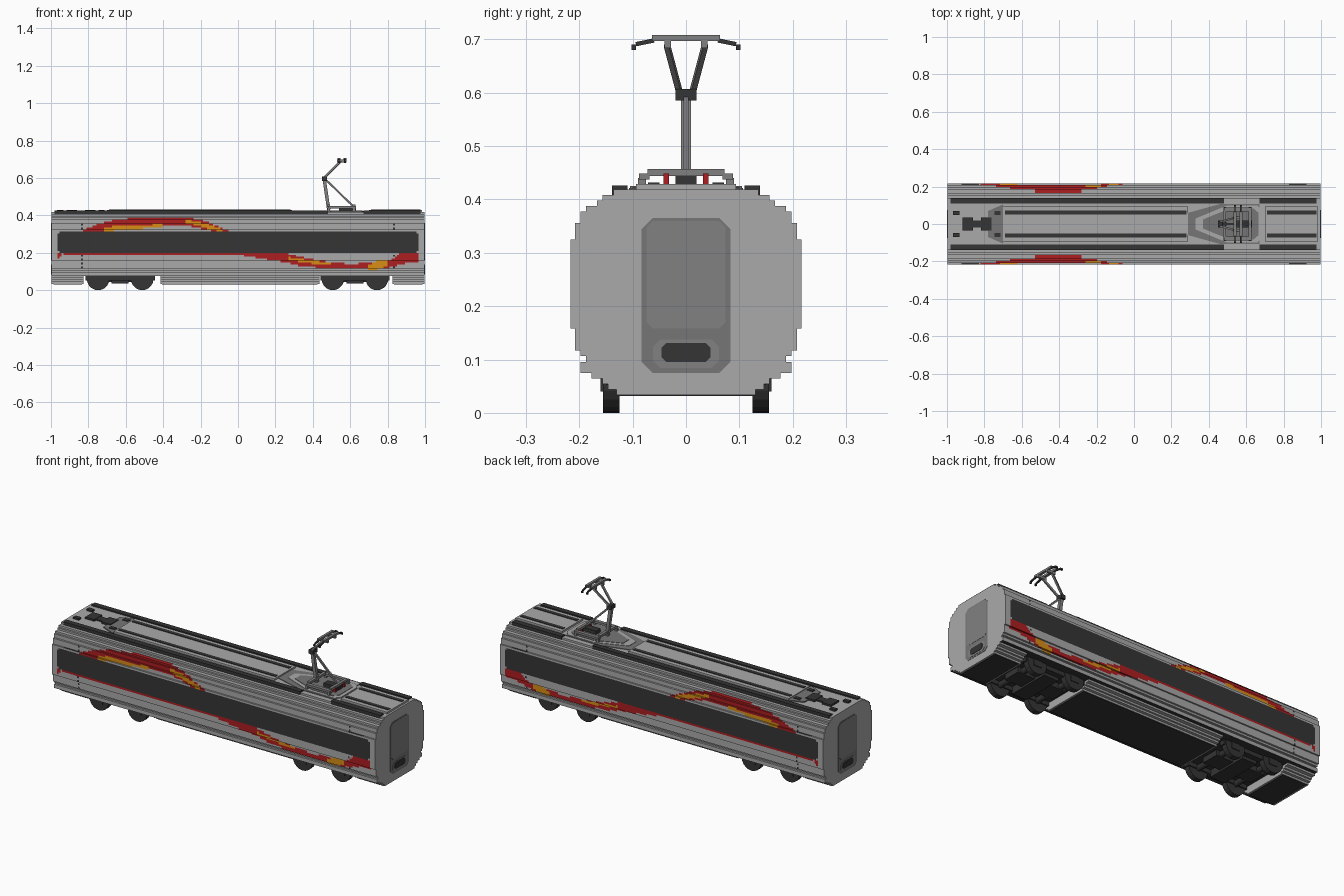
import bpy, bmesh, math
from mathutils import Vector

if "Cube" in bpy.data.objects:
    bpy.data.objects.remove(bpy.data.objects["Cube"], do_unlink=True)

V = 1 / 96          # block size
END = 0.996         # half length of the shell


def lvl(k):
    return (k + 0.2) * V


def material(name, rgb):
    m = bpy.data.materials.new(name)
    m.use_nodes = True
    m.diffuse_color = (*rgb, 1)
    m.node_tree.nodes["Principled BSDF"].inputs["Base Color"].default_value = (*rgb, 1)
    return m


LIGHT = material("light grey", (0.40, 0.40, 0.40))
MID = material("mid grey", (0.18, 0.18, 0.185))
STEEL = material("steel grey", (0.22, 0.22, 0.22))
DARK = material("charcoal", (0.035, 0.035, 0.035))
RED = material("red", (0.42, 0.013, 0.015))
ORANGE = material("orange", (0.68, 0.27, 0.008))


def finish(name, bm, mats):
    bmesh.ops.recalc_face_normals(bm, faces=bm.faces)
    me = bpy.data.meshes.new(name)
    bm.to_mesh(me)
    bm.free()
    for m in mats:
        me.materials.append(m)
    ob = bpy.data.objects.new(name, me)
    bpy.context.collection.objects.link(ob)
    return ob


def box(name, x, y, z, mat):
    """Block from (min, max) ranges."""
    bm = bmesh.new()
    bmesh.ops.create_cube(bm, size=1)
    for v in bm.verts:
        v.co = [r[0] if c < 0 else r[1] for c, r in zip(v.co, (x, y, z))]
    return finish(name, bm, [mat])


def pair(name, x, y, z, mat):
    """Block and its mirror across the centre line."""
    box(name + "_right", x, (-y[1], -y[0]), z, mat)
    box(name + "_left", x, y, z, mat)


def rod(name, a, b, w, mat):
    """Square bar between two points."""
    a, b = Vector(a), Vector(b)
    bm = bmesh.new()
    bmesh.ops.create_cube(bm, size=1)
    q = (b - a).to_track_quat('Z', 'Y')
    for v in bm.verts:
        v.co = (a + b) / 2 + q @ Vector((v.co.x * w, v.co.y * w, v.co.z * (b - a).length))
    return finish(name, bm, [mat])


def prism(name, pts, place, lo, hi, mat):
    """Flat polygon given thickness; place maps (u, v, height) to a point."""
    bm = bmesh.new()
    n = len(pts)
    rings = [[bm.verts.new(place(u, v, h)) for u, v in pts] for h in (lo, hi)]
    bm.faces.new(rings[0])
    bm.faces.new(rings[1])
    for i in range(n):
        j = (i + 1) % n
        bm.faces.new((rings[0][i], rings[0][j], rings[1][j], rings[1][i]))
    return finish(name, bm, [mat])


# Livery ribbons as (x, low, high) control points
REDS = [
    [(-.83, .30, .32), (-.75, .31, .352), (-.66, .335, .377), (-.5, .345, .39),
     (-.3, .35, .39), (-.2, .33, .378), (-.1, .31, .338), (-.04, .30, .316)],
    [(-.93, .19, .2), (0, .19, .2), (.1, .172, .2), (.25, .15, .2), (.33, .13, .18),
     (.43, .12, .157), (.6, .112, .14), (.75, .112, .15), (.83, .125, .165),
     (.87, .14, .2), (.965, .15, .2)],
    [(-.97, .165, .2), (-.94, .18, .2)]]
ORANGES = [
    [(-.72, .314, .335), (-.62, .325, .348), (-.4, .335, .352)],
    [(-.28, .362, .378), (-.18, .335, .358), (-.08, .31, .325)],
    [(.27, .16, .175), (.4, .142, .157), (.5, .132, .147)],
    [(.7, .105, .135), (.74, .11, .155), (.8, .13, .155)]]


def inside(path, x, z):
    for (x0, l0, h0), (x1, l1, h1) in zip(path, path[1:]):
        if x0 <= x <= x1:
            t = (x - x0) / (x1 - x0)
            return l0 + t * (l1 - l0) <= z <= h0 + t * (h1 - h0)
    return False


def paint(x, z, col):
    """Material slot: 0 light, 1 charcoal, 2 red, 3 orange."""
    if z < lvl(7) + .001:
        return 1
    if lvl(19) < z < lvl(30):
        corner = abs(z - .257) > .047
        return 1 if abs(x) < (.955 if corner else .968) else 0
    if any(inside(p, x, z) for p in ORANGES):
        return 3
    if any(inside(p, x, z) for p in REDS):
        return 2
    # door outlines
    if abs(abs(x) - .84) < V / 2 and .12 < z < .355 and int(z / V) % 2:
        return 1
    if .84 < abs(x) < .92 and abs(z - lvl(31)) < .001:
        return 1
    return 0


# Body shell: stepped cross-section, one row per block, painted by position
ROWS = [(7, 9, 19), (9, 10, 18), (10, 11, 19), (11, 15, 20), (15, 31, 20.8), (31, 34, 20),
        (34, 36, 19), (36, 37, 18), (37, 38, 16), (38, 39, 15), (39, 40, 13)]
half = []
for k0, k1, w in ROWS:
    half += [(w * V, lvl(k)) for k in range(k0, k1 + 1)]
section = half + [(-y, z) for y, z in reversed(half)]
bm = bmesh.new()
N = 192
cols = [[bm.verts.new((-END + 2 * END * i / N, y, z)) for y, z in section] for i in range(N + 1)]
for i in range(N):
    for j in range(len(section)):
        k = (j + 1) % len(section)
        f = bm.faces.new((cols[i][j], cols[i][k], cols[i + 1][k], cols[i + 1][j]))
        c = f.calc_center_median()
        f.material_index = paint(c.x, c.z, i)
bm.faces.new(cols[0])
bm.faces.new(cols[-1])
finish("body_shell", bm, [LIGHT, DARK, RED, ORANGE])

# Lower skirt sections between the bogies, with a dark floor
for name, x0, x1 in (("rear", -END, -.825), ("middle", -.415, .435), ("front", .825, END)):
    for k, w in ((6, 17), (5, 15), (4, 14), (3, 12.5)):
        box(f"{name}_skirt_{k}", (x0, x1), (-w * V, w * V), (lvl(k), lvl(k + 1)), LIGHT)
    box(name + "_floor", (x0 + .01, x1 - .01), (-.128, .128), (lvl(3) - .002, lvl(3)), DARK)

# Roof: raised centre, cable strips
for name, x0, x1 in (("long", -.70, .29), ("short", .70, .985)):
    box(name + "_roof_panel", (x0, x1), (-9 * V, 9 * V), (lvl(40), lvl(41)), LIGHT)
    pair(name + "_inner_strip", (x0 + .01, x1 - .01), (.05, .071), (lvl(41), lvl(41) + .003), DARK)
for name, x0, x1 in (("long", -.98, .48), ("short", .67, .975)):
    pair(name + "_outer_strip", (x0, x1), (.110, .139), (lvl(39), .426), DARK)

# Roof equipment at the rear end
T = lvl(40)


def flat(u, v, h):
    return (u, v, h)


prism("rear_roof_ramp", [(-.78, -.07), (-.70, -.105), (-.70, .105), (-.78, .07)], flat, T, T + .006, MID)
for i, x in enumerate((-.89, -.79)):
    box(f"roof_vent_{i}", (x - .028, x + .028), (-.035, .035), (T, T + .010), DARK)
box("vent_bridge", (-.87, -.81), (-.02, .02), (T, T + .008), DARK)
for x in (-.95, -.73):
    pair("roof_bracket", (x - .017, x + .017), (.048, .070), (T, T + .010), DARK)

# Current collector well
for name, pts, h, mat in (
        ("well_base", [(.29, .06), (.46, .107), (.67, .107)], .003, MID),
        ("well_rim", [(.33, .03), (.50, .100), (.66, .100), (.685, .07)], .005, LIGHT),
        ("well_floor", [(.37, .025), (.51, .082), (.64, .082), (.665, .06)], .007, MID)):
    ring = pts + [(x, -y) for x, y in reversed(pts)]
    prism(name, ring, flat, T, T + h, mat)

# Collector base frame on insulators
pair("base_rail", (.48, .63), (.068, .088), (.437, .449), STEEL)
for x in (.485, .62):
    box("base_crossbar", (x - .008, x + .008), (-.072, .072), (.444, .457), STEEL)
    pair("base_foot", (x - .007, x + .007), (.075, .090), (T, .440), STEEL)
pair("insulator", (.612, .632), (.032, .042), (T, .449), RED)
box("base_motor", (.54, .63), (-.02, .02), (T, .445), DARK)

# Collector arms
rod("lower_arm", (.485, 0, .43), (.46, 0, .60), .018, STEEL)
rod("thrust_arm", (.625, 0, .44), (.46, 0, .60), .010, MID)
box("elbow", (.45, .475), (-.02, .02), (.585, .607), DARK)
for s in (-1, 1):
    rod("upper_arm", (.46, s * .012, .60), (.55, s * .036, .69), .010, STEEL)

# Collector head with bent horns
for x in (.540, .572):
    box("contact_strip", (x - .007, x + .007), (-.064, .064), (.697, .708), STEEL)
    for s in (-1, 1):
        rod("horn", (x, s * .06, .698), (x, s * .094, .691), .008, DARK)
        box("horn_tip", (x - .005, x + .005), (s * .098 - .004, s * .098 + .004), (.680, .690), DARK)
pair("head_link", (.53, .58), (.028, .040), (.684, .698), STEEL)


# End doors, windows and couplings
def chamfered(w, z0, z1, c):
    right = [(w - c, z0), (w, z0 + c), (w, z1 - c), (w - c, z1)]
    return right + [(-y, z) for y, z in reversed(right)]


for name, s in (("front_end", 1), ("rear_end", -1)):
    def face(u, v, h, s=s):
        return (s * h, u, v)
    prism(name + "_door_frame", chamfered(.083, .075, .365, .02), face, .99, .9975, MID)
    prism(name + "_door_panel", chamfered(.074, .158, .360, .012), face, .99, .9985, STEEL)
    prism(name + "_step_plate", chamfered(.062, .084, .138, .014), face, .99, .9985, STEEL)
    prism(name + "_coupling", chamfered(.046, .095, .131, .009), face, .99, 1.0, DARK)

# Bogies: two axles, wheels, side beams and a bolster
for name, cx in (("front", .625), ("rear", -.63)):
    pair(name + "_bogie_beam", (cx - .185, cx + .185), (.118, .150), (.052, .085), DARK)
    box(name + "_bolster", (cx - .045, cx + .045), (-.12, .12), (.035, .08), DARK)
    box(name + "_motor_block", (cx - .15, cx + .15), (-.05, .05), (.045, .08), DARK)
    for dx in (-.118, .118):
        bm = bmesh.new()
        for y, r, d in ((-.14, .060, .031), (.14, .060, .031), (0, .016, .28)):
            new = bmesh.ops.create_cone(bm, cap_ends=True, segments=20, radius1=r, radius2=r, depth=d)
            for v in new["verts"]:
                v.co = (cx + dx + v.co.x, y + v.co.z, .060 + v.co.y)
        finish(name + "_wheelset", bm, [DARK])
        pair(name + "_axle_box", (cx + dx - .025, cx + dx + .025), (.150, .160), (.04, .08), DARK)
